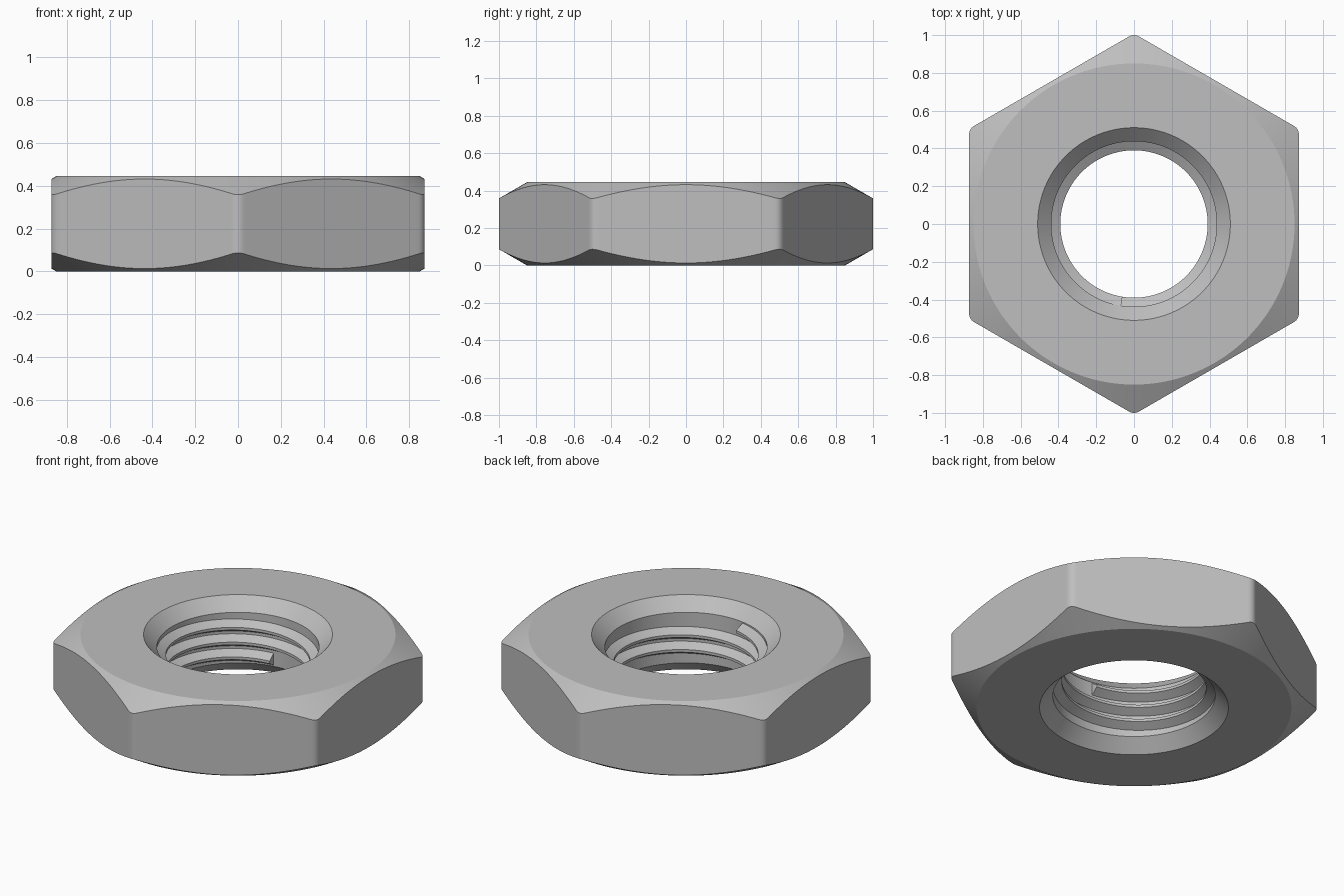
import bpy, bmesh
from math import sin, cos, radians, sqrt, pi

cube = bpy.data.objects.get("Cube")
if cube:
    bpy.data.objects.remove(cube, do_unlink=True)

HEIGHT = 0.445      # nut thickness
APOTHEM = 0.873     # half width across flats
FILLET = 0.05       # rounding of the six upright corners
FLAT = 0.85         # radius of the flat ring on each face
SINK = 0.51         # outer radius of the countersink
BORE = 0.438        # thread root radius
CREST = 0.39        # thread crest radius
PITCH = 0.088
SLOPE = 0.577       # 30 degree outer chamfer

steel = bpy.data.materials.new("grey steel")
steel.use_nodes = True
grey = (0.52, 0.52, 0.52, 1)
steel.diffuse_color = grey
steel.node_tree.nodes["Principled BSDF"].inputs["Base Color"].default_value = grey


def sweep(name, sections, closed):
    """Join a row of closed cross-sections into one skin."""
    bm = bmesh.new()
    rows = [[bm.verts.new(p) for p in s] for s in sections]
    pairs = list(zip(rows, rows[1:]))
    if closed:
        pairs.append((rows[-1], rows[0]))
    else:
        bm.faces.new(rows[0])
        bm.faces.new(rows[-1])
    n = len(rows[0])
    for a, b in pairs:
        for i in range(n):
            j = (i + 1) % n
            bm.faces.new((a[i], a[j], b[j], b[i]))
    bmesh.ops.recalc_face_normals(bm, faces=bm.faces)
    mesh = bpy.data.meshes.new(name)
    bm.to_mesh(mesh)
    bm.free()
    mesh.materials.append(steel)
    obj = bpy.data.objects.new(name, mesh)
    bpy.context.collection.objects.link(obj)
    bpy.ops.object.select_all(action="DESELECT")
    obj.select_set(True)
    bpy.context.view_layer.objects.active = obj
    bpy.ops.object.shade_smooth_by_angle(angle=radians(25))
    return obj


def polar(angle, profile):
    return [(r * cos(angle), r * sin(angle), z) for r, z in profile]


def hex_radius(angle):
    """Distance to the rounded hexagon; corners lie on the y axis."""
    off = (angle - pi / 6) % (pi / 3)
    off = min(off, pi / 3 - off)
    centre = (APOTHEM - FILLET) / cos(pi / 6)
    if off < radians(1.47):
        return centre * cos(off) + sqrt(FILLET ** 2 - (centre * sin(off)) ** 2)
    return APOTHEM / cos(pi / 6 - off)


# Hexagonal body with chamfered corners and a countersunk bore
sections = []
steps = 480
for k in range(steps):
    a = 2 * pi * k / steps
    r = hex_radius(a)
    drop = (r - FLAT) * SLOPE
    sink = SINK - BORE
    half = [(BORE, sink), (SINK, 0), (FLAT, 0), (r, drop)]
    profile = half + [(x, HEIGHT - z) for x, z in reversed(half)]
    sections.append(polar(a, profile))
sweep("nut_body", sections, True)

# Right-handed helical thread ridge inside the bore
sections = []
start, end = 99, 261 + 2 * 360
mid = (start + end) / 2
for deg in range(start, end + 1, 3):
    z = HEIGHT / 2 + PITCH * (deg - mid) / 360
    ridge = [(BORE + 0.004, z - 0.038), (CREST, z - 0.008),
             (CREST, z + 0.008), (BORE + 0.004, z + 0.038)]
    sections.append(polar(radians(deg), ridge))
sweep("thread_ridge", sections, False)
